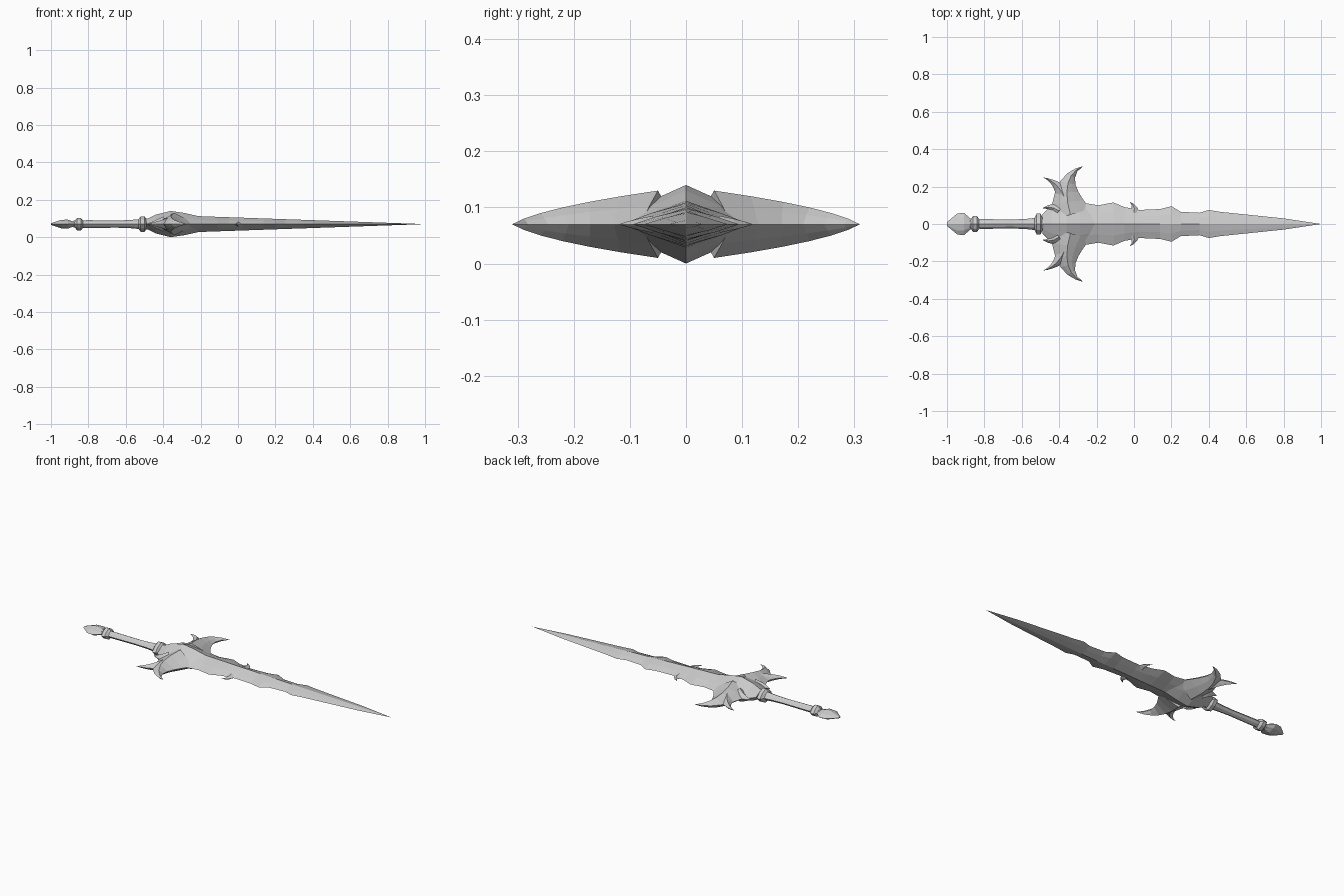
import bpy, bmesh
from mathutils import Vector

cube = bpy.data.objects.get("Cube")
if cube:
    bpy.data.objects.remove(cube, do_unlink=True)

MIDDLE = Vector((0, 0, 0.07))  # the flat plane of the weapon

steel = bpy.data.materials.new("pale_grey_steel")
steel.use_nodes = True
steel.diffuse_color = (0.6, 0.6, 0.6, 1)
steel.node_tree.nodes["Principled BSDF"].inputs["Base Color"].default_value = steel.diffuse_color


def loft(name, stations, shoulder):
    """Skin faceted diamond sections given as (centre, half-width vector, half height)."""
    bm = bmesh.new()
    s, k = shoulder
    section = [(-1, 0), (-s, k), (0, 1), (s, k), (1, 0), (s, -k), (0, -1), (-s, -k)]
    rings = []
    for centre, side, height in stations:
        up = Vector((0, 0, height))
        rings.append([bm.verts.new(MIDDLE + centre + side * u + up * v) for u, v in section])
    for ring, following in zip(rings, rings[1:]):
        for i in range(len(section)):
            bm.faces.new((ring[i - 1], ring[i], following[i], following[i - 1]))
    bm.faces.new(rings[0])
    bm.faces.new(rings[-1])
    bmesh.ops.remove_doubles(bm, verts=bm.verts, dist=0.0003)
    bmesh.ops.recalc_face_normals(bm, faces=bm.faces)
    mesh = bpy.data.meshes.new(name)
    bm.to_mesh(mesh)
    bm.free()
    mesh.materials.append(steel)
    obj = bpy.data.objects.new(name, mesh)
    bpy.context.collection.objects.link(obj)
    return obj


def spine(name, profile, height_rule, shoulder=(0.6, 0.6)):
    """Straight part along x; each point is (x, half width)."""
    loft(name, [(Vector((x, 0, 0)), Vector((0, w, 0)), height_rule(x, w)) for x, w in profile], shoulder)


def collar(name, x, width):
    """Raised ring around the handle."""
    rim, foot = 0.01, 0.025
    spine(name, [(x - foot, width / 2), (x - rim, width), (x + rim, width), (x + foot, width / 2)],
          lambda x, w: 0.75 * w)


def horn(name, base, bend, tip, width, height, steps=6):
    """Curved tapering spike along a quadratic curve, mirrored to the other side."""
    base, bend, tip = (Vector((*p, 0)) for p in (base, bend, tip))
    stations = []
    for i in range(steps + 1):
        t = i / steps
        taper = 1 - t
        centre = base * taper ** 2 + bend * 2 * t * taper + tip * t ** 2
        along = ((bend - base) * taper + (tip - bend) * t).normalized()
        across = Vector((along.y, -along.x, 0))
        stations.append((centre, across * width * taper ** 1.4, height * taper))
    obj = loft(name, stations, (0.5, 0.55))
    mirror = obj.modifiers.new("other_side", "MIRROR")
    mirror.use_axis = (False, True, False)
    mirror.use_mirror_merge = False


# Pommel, grip and collars
spine("pommel", [(-1, 0.01), (-0.97, 0.035), (-0.945, 0.056), (-0.91, 0.06), (-0.87, 0.026)],
      lambda x, w: 0.4 * w)
spine("grip", [(-0.88, 0.024), (-0.8, 0.026), (-0.65, 0.024), (-0.58, 0.027), (-0.48, 0.038)],
      lambda x, w: 0.8 * w)
collar("pommel_collar", -0.85, 0.044)
collar("grip_collar", -0.51, 0.055)

# Blade thins evenly to the point while its edges wave in and out
spine("blade", [(-0.4, 0.12), (-0.25, 0.11), (-0.19, 0.1), (-0.11, 0.115), (-0.05, 0.09),
                (0.03, 0.075), (0.14, 0.08), (0.2, 0.095), (0.25, 0.065), (0.35, 0.06),
                (0.4, 0.075), (0.46, 0.065), (0.8, 0.03), (1, 0)],
      lambda x, w: 0.035 * (1 - x), (0.55, 0.5))

# Guard hub swelling behind the blade
spine("guard_hub", [(-0.49, 0.05), (-0.44, 0.1), (-0.36, 0.14), (-0.29, 0.12), (-0.2, 0.08)],
      lambda x, w: 0.5 * w, (0.5, 0.55))

# Curved horns and barbs on both sides
horn("guard_horn", (-0.34, 0.05), (-0.4, 0.26), (-0.27, 0.31), 0.11, 0.06)
horn("guard_small_horn", (-0.37, 0.14), (-0.41, 0.23), (-0.49, 0.25), 0.05, 0.036)
horn("guard_barb", (-0.4, 0.07), (-0.44, 0.1), (-0.49, 0.085), 0.05, 0.04, 3)
horn("blade_barb", (0, 0.06), (0.01, 0.1), (-0.025, 0.12), 0.03, 0.015, 3)
